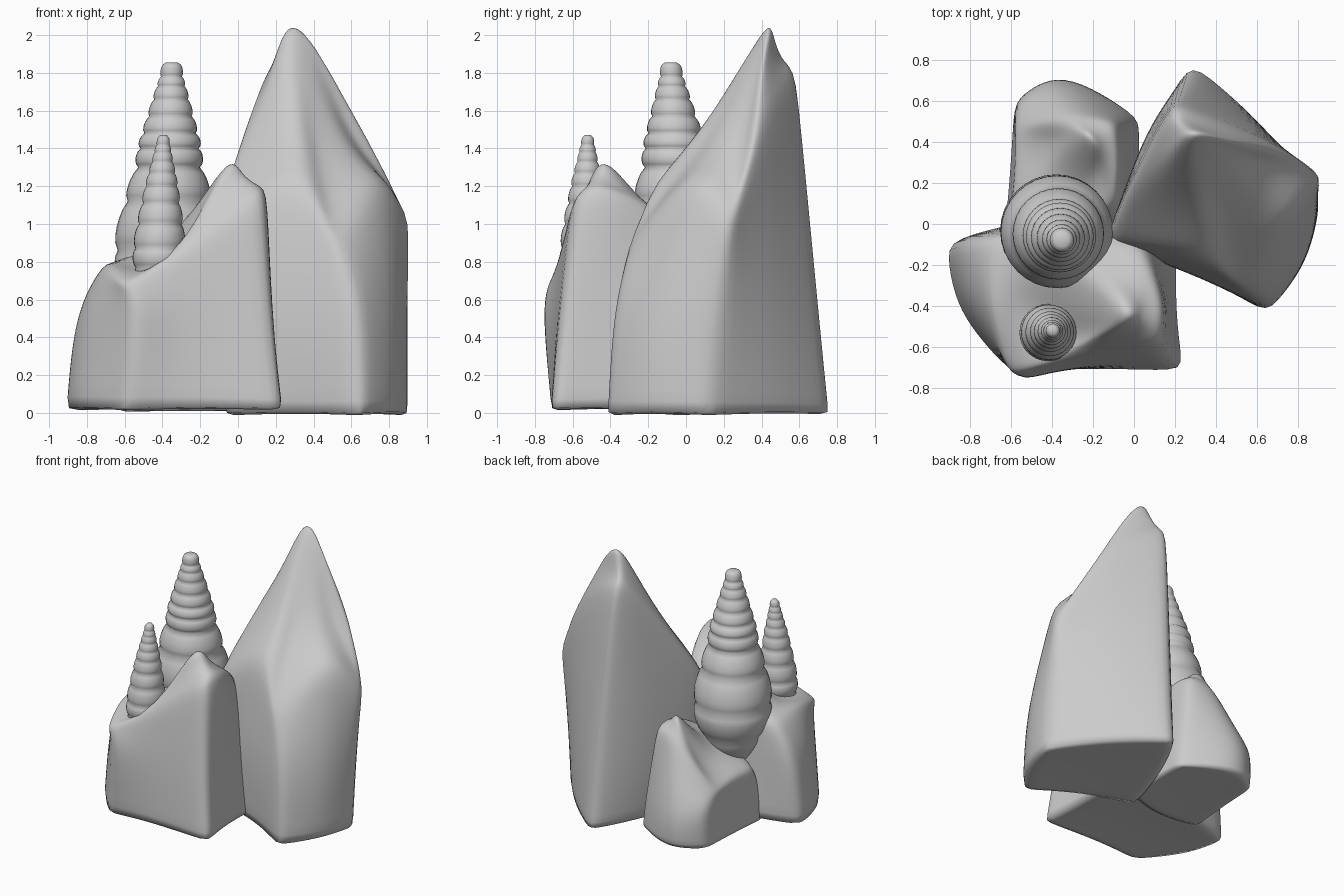
import bpy, bmesh, math
from mathutils import Vector

if "Cube" in bpy.data.objects:
    bpy.data.objects.remove(bpy.data.objects["Cube"])


def rock(name, top, peak, slope_z, mid_z, mid, base_z, base):
    """Crag from 8-point rings (corners at even indices), smoothed through its points.
    slope_z gives the heights halfway between the rim and the peak."""
    bm = bmesh.new()
    b = [bm.verts.new((x, y, base_z)) for x, y in base]
    m = [bm.verts.new((x, y, mid_z)) for x, y in mid]
    t = [bm.verts.new(p) for p in top]
    s = [bm.verts.new(((p[0] + peak[0]) / 2, (p[1] + peak[1]) / 2, z)) for p, z in zip(top, slope_z)]
    apex = bm.verts.new(peak)
    foot = bm.verts.new((sum(p[0] for p in base) / 8, sum(p[1] for p in base) / 8, base_z))
    for lo, hi in ((b, m), (m, t), (t, s)):
        for i in range(8):
            j = (i + 1) % 8
            bm.faces.new((lo[i], lo[j], hi[j], hi[i]))
    for i in range(1, 8, 2):
        j, k = (i + 1) % 8, (i + 2) % 8
        bm.faces.new((apex, s[i], s[j], s[k]))
        bm.faces.new((foot, b[k], b[j], b[i]))
    # partly sharp base, rim and corners
    crease = bm.edges.layers.float.new("crease_edge")
    for i in range(8):
        j = (i + 1) % 8
        bm.edges.get((b[i], b[j]))[crease] = 0.65
        bm.edges.get((t[i], t[j]))[crease] = 0.4
        if i % 2 == 0:
            bm.edges.get((b[i], m[i]))[crease] = 0.4
            bm.edges.get((m[i], t[i]))[crease] = 0.4
    bmesh.ops.recalc_face_normals(bm, faces=bm.faces)
    me = bpy.data.meshes.new(name)
    bm.to_mesh(me)
    bm.free()
    ob = bpy.data.objects.new(name, me)
    bpy.context.collection.objects.link(ob)
    for p in me.polygons:
        p.use_smooth = True
    sub = ob.modifiers.new("smooth", "SUBSURF")
    sub.levels = sub.render_levels = 3
    # push the cage out so the smoothed surface meets the given points
    goal = [v.co.copy() for v in me.vertices]
    for _ in range(9):
        bpy.context.view_layer.update()
        ev = ob.evaluated_get(bpy.context.evaluated_depsgraph_get()).data
        moves = [(g - ev.vertices[i].co) * 0.8 for i, g in enumerate(goal)]
        for v, d, g in zip(me.vertices, moves, goal):
            if d.length > 0.12:
                d = d.normalized() * 0.12
            v.co += d
            if g.z == base_z:
                v.co.z = base_z
        me.update()
    return ob


def spire(name, low, high, rings, seg=32):
    """Stack of bulging whorls; rings are (z, radius) at the grooves."""
    low, high = Vector(low), Vector(high)
    prof = []
    for (z0, r0), (z1, r1) in zip(rings, rings[1:]):
        for k in range(6):
            f = k / 6
            r = r0 + (r1 - r0) * f
            prof.append((z0 + (z1 - z0) * f, r * (0.93 + 0.12 * math.sin(math.pi * f) ** 0.6)))
    zt, rt = rings[-1]
    prof += [(zt, rt * 0.9), (zt + 0.01, rt * 0.6)]
    bm = bmesh.new()
    loops = []
    for z, r in prof:
        c = low.lerp(high, (z - low.z) / (high.z - low.z))
        loops.append([bm.verts.new((c.x + r * math.cos(a), c.y + r * math.sin(a), z))
                      for a in (2 * math.pi * i / seg for i in range(seg))])
    for p, q in zip(loops, loops[1:]):
        for i in range(seg):
            j = (i + 1) % seg
            bm.faces.new((p[i], p[j], q[j], q[i]))
    bm.faces.new(loops[0][::-1])
    bm.faces.new(loops[-1])
    me = bpy.data.meshes.new(name)
    bm.to_mesh(me)
    bm.free()
    for p in me.polygons:
        p.use_smooth = True
    ob = bpy.data.objects.new(name, me)
    bpy.context.collection.objects.link(ob)
    return ob


# Tall crag on the right
rock("tall_rock",
     [(-0.1, -0.05, 1.0), (0.27, -0.15, 1.19), (0.52, -0.25, 0.97), (0.75, 0.02, 1.19),
      (0.88, 0.24, 1.06), (0.62, 0.42, 1.46), (0.24, 0.58, 1.72), (0.1, 0.43, 1.62)],
     (0.3, 0.4, 2.0),
     [1.5, 1.57, 1.42, 1.5, 1.5, 1.85, 1.9, 1.88],
     0.55,
     [(-0.1, -0.07), (0.27, -0.24), (0.62, -0.37), (0.83, -0.12),
      (0.89, 0.18), (0.62, 0.47), (0.28, 0.7), (0.06, 0.43)],
     0.005,
     [(-0.06, -0.07), (0.3, -0.23), (0.64, -0.41), (0.82, -0.18),
      (0.89, 0.12), (0.62, 0.47), (0.29, 0.75), (0.09, 0.42)])

# Medium crag at the front left
rock("front_rock",
     [(-0.67, -0.1, 0.78), (-0.68, -0.4, 0.78), (-0.59, -0.7, 0.7), (-0.3, -0.67, 0.83),
      (0.1, -0.59, 1.11), (0.14, -0.38, 1.13), (0.02, -0.1, 1.0), (-0.35, -0.03, 0.85)],
     (-0.08, -0.44, 1.29),
     [0.93, 0.85, 0.85, 1.07, 1.22, 1.24, 1.17, 1.08],
     0.5,
     [(-0.82, -0.08), (-0.8, -0.4), (-0.56, -0.74), (-0.25, -0.7),
      (0.16, -0.66), (0.18, -0.4), (0.12, -0.05), (-0.35, 0.0)],
     0.03,
     [(-0.88, -0.1), (-0.83, -0.42), (-0.6, -0.7), (-0.25, -0.7),
      (0.21, -0.7), (0.2, -0.4), (0.18, -0.02), (-0.35, 0.03)])

# Low crag at the back left
rock("back_rock",
     [(-0.57, 0.05, 0.45), (-0.3, 0.0, 0.58), (-0.1, 0.1, 0.68), (-0.07, 0.3, 0.75),
      (-0.1, 0.49, 0.75), (-0.32, 0.54, 0.66), (-0.55, 0.46, 0.43), (-0.57, 0.26, 0.43)],
     (-0.24, 0.4, 0.85),
     [0.58, 0.66, 0.74, 0.82, 0.83, 0.79, 0.6, 0.58],
     0.28,
     [(-0.6, -0.02), (-0.3, -0.08), (-0.02, 0.02), (0.0, 0.3),
      (-0.03, 0.52), (-0.34, 0.68), (-0.57, 0.57), (-0.59, 0.25)],
     0.015,
     [(-0.61, -0.05), (-0.3, -0.1), (0.0, 0.0), (0.02, 0.3),
      (0.0, 0.52), (-0.33, 0.69), (-0.57, 0.58), (-0.6, 0.25)])

# Whorled spires growing between the crags
spire("large_spire", (-0.38, -0.03, 0.75), (-0.35, -0.08, 1.85),
      [(0.4, 0.08), (0.64, 0.23), (0.86, 0.28), (1.12, 0.23), (1.3, 0.175),
       (1.4, 0.165), (1.48, 0.145), (1.57, 0.12), (1.66, 0.095), (1.73, 0.075),
       (1.78, 0.06), (1.845, 0.052)])
spire("small_spire", (-0.42, -0.53, 0.8), (-0.395, -0.52, 1.46),
      [(0.62, 0.1), (0.77, 0.13), (0.87, 0.135), (1.0, 0.12), (1.11, 0.1),
       (1.2, 0.085), (1.27, 0.07), (1.33, 0.055), (1.38, 0.045), (1.42, 0.035), (1.46, 0.03)])
